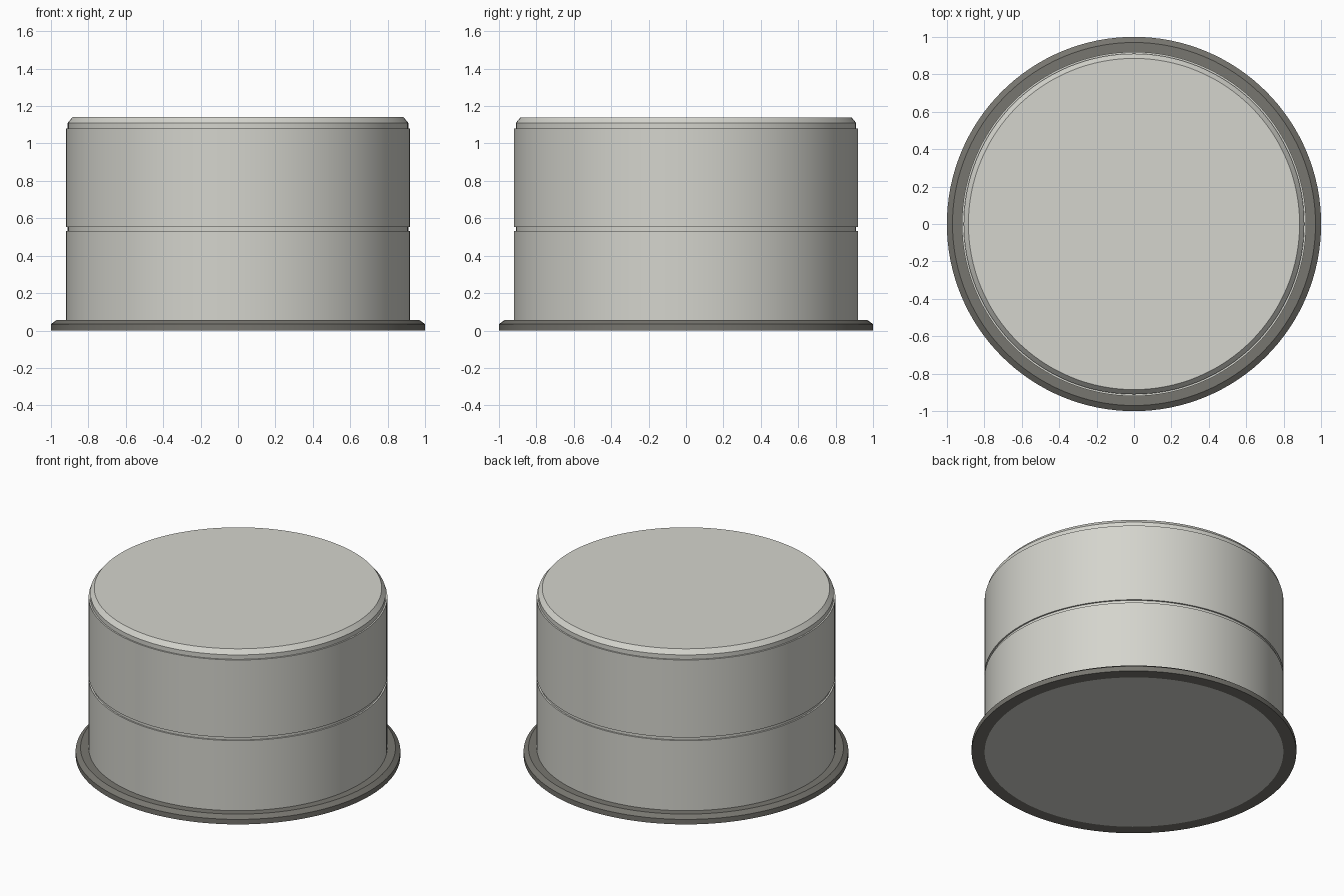
import bpy, bmesh, math
from mathutils import Matrix, Vector

if "Cube" in bpy.data.objects:
    bpy.data.objects.remove(bpy.data.objects["Cube"], do_unlink=True)

SEGMENTS = 128


def make_material(name, color):
    mat = bpy.data.materials.new(name)
    mat.use_nodes = True
    mat.diffuse_color = color
    mat.node_tree.nodes["Principled BSDF"].inputs["Base Color"].default_value = color
    return mat


def lathe(name, profile, mat, closed=False):
    """Revolve a (radius, height) profile around z; open profiles get flat caps."""
    bm = bmesh.new()
    rings = []
    for r, z in profile:
        start = Vector((r, 0, z))
        rings.append([bm.verts.new(Matrix.Rotation(math.tau * i / SEGMENTS, 3, "Z") @ start)
                      for i in range(SEGMENTS)])
    pairs = list(zip(rings, rings[1:]))
    if closed:
        pairs.append((rings[-1], rings[0]))
    for low, high in pairs:
        for i in range(SEGMENTS):
            j = (i + 1) % SEGMENTS
            bm.faces.new((low[i], low[j], high[j], high[i]))
    if not closed:
        bm.faces.new(rings[0][::-1])
        bm.faces.new(rings[-1])
    bmesh.ops.recalc_face_normals(bm, faces=bm.faces)
    mesh = bpy.data.meshes.new(name)
    bm.to_mesh(mesh)
    bm.free()
    mesh.materials.append(mat)
    obj = bpy.data.objects.new(name, mesh)
    bpy.context.collection.objects.link(obj)
    bpy.ops.object.select_all(action="DESELECT")
    obj.select_set(True)
    bpy.context.view_layer.objects.active = obj
    bpy.ops.object.shade_smooth_by_angle(angle=math.radians(25))
    return obj


light_grey = make_material("warm light grey", (0.66, 0.66, 0.61, 1))
dark_grey = make_material("warm dark grey", (0.185, 0.18, 0.16, 1))

R = 0.92       # drum radius
INSET = 0.91   # groove and cap radius

# Drum with a shallow groove, a slightly narrower neck and a chamfered top
lathe("drum", [(R, 0), (R, 0.532), (INSET, 0.532), (INSET, 0.553), (R, 0.553),
               (R, 1.08), (INSET, 1.08), (INSET, 1.11), (0.885, 1.14)], light_grey)

# Chamfered flange around the foot
lathe("base_flange", [(R, 0), (1, 0), (1, 0.034), (0.97, 0.056), (R, 0.056)],
      dark_grey, closed=True)
